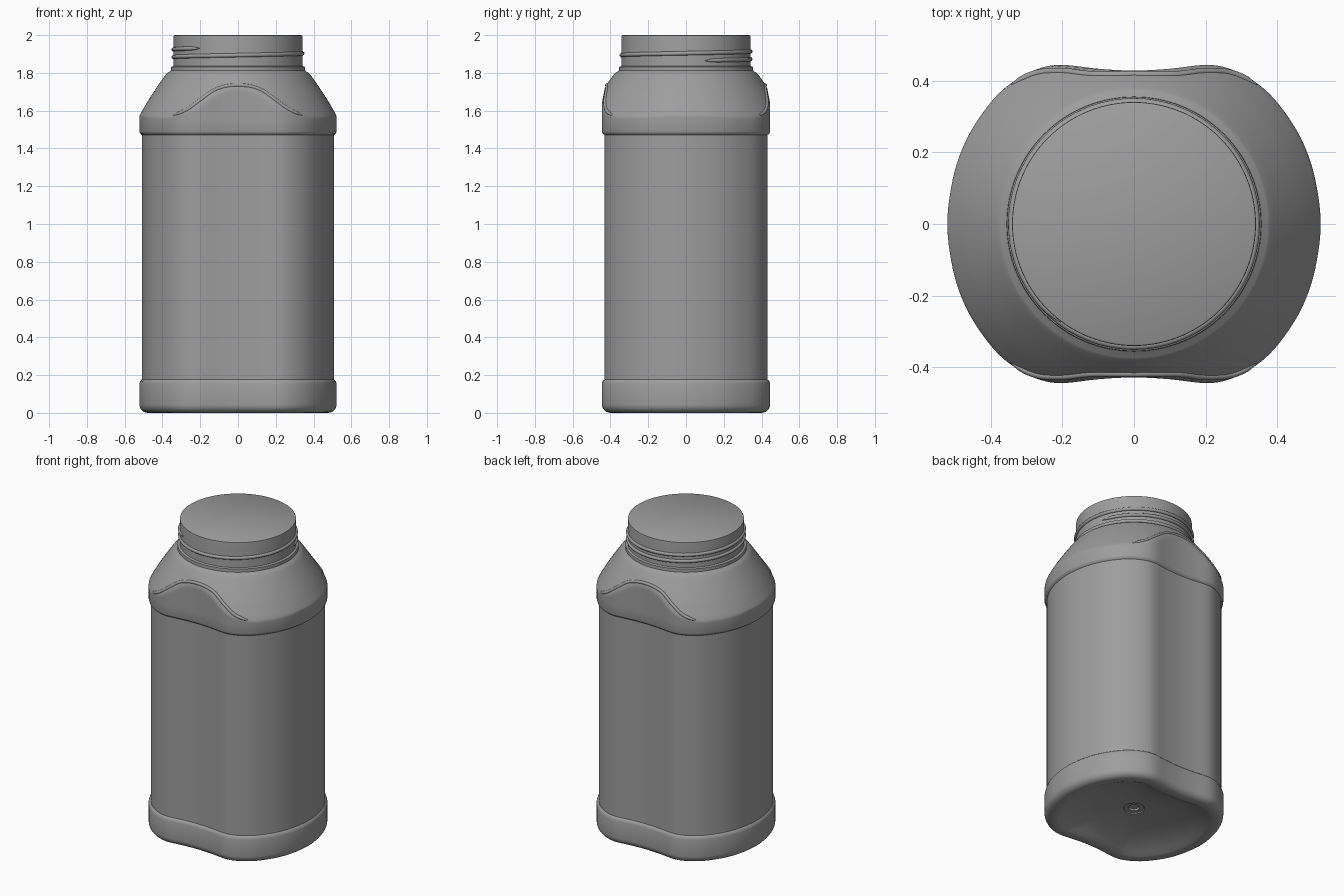
import bpy, bmesh
from math import pi, cos, sin, atan2, radians
from mathutils import Vector
from mathutils.bvhtree import BVHTree

if "Cube" in bpy.data.objects:
    bpy.data.objects.remove(bpy.data.objects["Cube"])

# Dark grey plastic
grey = bpy.data.materials.new("grey_plastic")
grey.diffuse_color = (.34, .34, .34, 1)
grey.use_nodes = True
grey.node_tree.nodes["Principled BSDF"].inputs["Base Color"].default_value = grey.diffuse_color


def spline(pts, steps):
    """Catmull-Rom through pts (first and last are only tangent guides)."""
    out = []
    for a, b, c, d in zip(pts, pts[1:], pts[2:], pts[3:]):
        for i in range(steps):
            t = i / steps
            out.append(0.5 * (2 * b + (c - a) * t + (2 * a - 5 * b + 4 * c - d) * t * t
                              + (3 * b - a - 3 * c + d) * t ** 3))
    return out + [pts[-2]]


def finish(obj, angle=35):
    bpy.ops.object.select_all(action='DESELECT')
    obj.select_set(True)
    bpy.context.view_layer.objects.active = obj
    if obj.type == 'CURVE':
        bpy.ops.object.convert(target='MESH')
        obj = bpy.context.object
    obj.data.materials.clear()
    obj.data.materials.append(grey)
    bpy.ops.object.shade_smooth_by_angle(angle=radians(angle))


def loft(name, rings):
    bm = bmesh.new()
    rows = [[bm.verts.new(p) for p in r] for r in rings]
    n = len(rows[0])
    for lo, hi in zip(rows, rows[1:]):
        for i in range(n):
            bm.faces.new((lo[i], lo[(i + 1) % n], hi[(i + 1) % n], hi[i]))
    bm.faces.new(rows[0][::-1])
    bm.faces.new(rows[-1])
    bmesh.ops.recalc_face_normals(bm, faces=bm.faces)
    tree = BVHTree.FromBMesh(bm)
    me = bpy.data.meshes.new(name)
    bm.to_mesh(me)
    bm.free()
    obj = bpy.data.objects.new(name, me)
    bpy.context.collection.objects.link(obj)
    finish(obj)
    return tree


def tube(name, pts, radius):
    cu = bpy.data.curves.new(name, 'CURVE')
    cu.dimensions = '3D'
    cu.bevel_depth = radius
    cu.bevel_resolution = 3
    cu.use_fill_caps = True
    sp = cu.splines.new('POLY')
    sp.points.add(len(pts) - 1)
    for p, co in zip(sp.points, pts):
        p.co = (*co, 1)
    # taper both ends into the surface
    for k, f in enumerate((0.25, 0.6, 0.85)):
        sp.points[k].radius = sp.points[-1 - k].radius = f
    obj = bpy.data.objects.new(name, cu)
    bpy.context.collection.objects.link(obj)
    finish(obj, 60)


# Pinched footprint: one quarter, mirrored to all four
quarter = [Vector(p) for p in ((.515, -.08), (.522, 0), (.515, .08), (.495, .17), (.456, .26), (.392, .35),
                               (.33, .403), (.265, .435), (.2, .445), (.1, .434), (0, .429), (-.1, .434))]
q = spline(quarter, 4)
half = q + [Vector((-p.x, p.y)) for p in q[-2::-1]]
outline = half + [Vector((p.x, -p.y)) for p in half[-2:0:-1]]
N = len(outline)
normals = []
for i in range(N):
    d = outline[(i + 1) % N] - outline[i - 1]
    normals.append(Vector((d.y, -d.x)).normalized())


def inset(z, off, scale=1):
    return [((p.x - n.x * off) * scale, (p.y - n.y * off) * scale, z) for p, n in zip(outline, normals)]


def circle(z, r):
    return [(r * cos(a), r * sin(a), z) for a in (atan2(p.y, p.x) for p in outline)]


def coned(z, r):
    """Footprint trimmed by a round cone of radius r at this height."""
    return [(*(p * min(1, r / p.length)), z) for p in outline]


# Domed underside with central dimple, then rounded foot
rings = [circle(.09, .02), circle(.09, .03), circle(.08, .034), circle(.08, .058), circle(.074, .063),
         inset(.067, .09, .45), inset(.045, .09, .75), inset(.018, .09, .94), inset(.004, .085),
         inset(0, .07), inset(0, .048)]
for k in range(1, 7):
    a = k / 6 * pi / 2
    rings.append(inset(.045 - .045 * cos(a), .045 - .045 * sin(a)))
# Recessed label panel between two bands
rings += [inset(.155, 0), inset(.168, .004), inset(.176, .013), inset(.82, .013), inset(1.472, .013),
          inset(1.48, .003), inset(1.49, 0), inset(1.55, 0)]
# Conical shoulder cut by the flat faces
cone = [Vector(p) for p in ((1.53, .53), (1.56, .526), (1.58, .518), (1.60, .507), (1.65, .478), (1.70, .446),
                            (1.75, .412), (1.785, .387), (1.80, .374), (1.81, .36))]
rings += [coned(*v) for v in spline(cone, 3)]
rings += [circle(1.808, .36)]
# Neck: collar, throat and closed mouth
rings += [circle(z, r) for z, r in ((1.812, .356), (1.832, .355), (1.836, .342), (1.85, .341), (1.99, .341),
                                    (1.997, .340), (2.0, .335))]
surface = loft("jar_body", rings)

# Screw thread wound around the neck
steps = 150
tube("neck_thread", [(.341 * cos(a), .341 * sin(a), 1.865 + .065 * i / steps)
                     for i in range(steps + 1) for a in [.3 + i / steps * 2 * pi * 1.6]], .011)

# Raised arched bead on front and back shoulder
arch = [Vector(p) for p in ((-.42, 1.56), (-.345, 1.575), (-.27, 1.605), (-.2, 1.655), (-.11, 1.715), (0, 1.735),
                            (.11, 1.715), (.2, 1.655), (.27, 1.605), (.345, 1.575), (.42, 1.56))]
for name, s in (("front_bead", -1), ("back_bead", 1)):
    hits = [surface.ray_cast(Vector((p.x, s * 2, p.y)), Vector((0, -s, 0)))[0] for p in spline(arch, 6)]
    tube(name, [h + Vector((0, -s * .004, 0)) for h in hits if h], .01)
